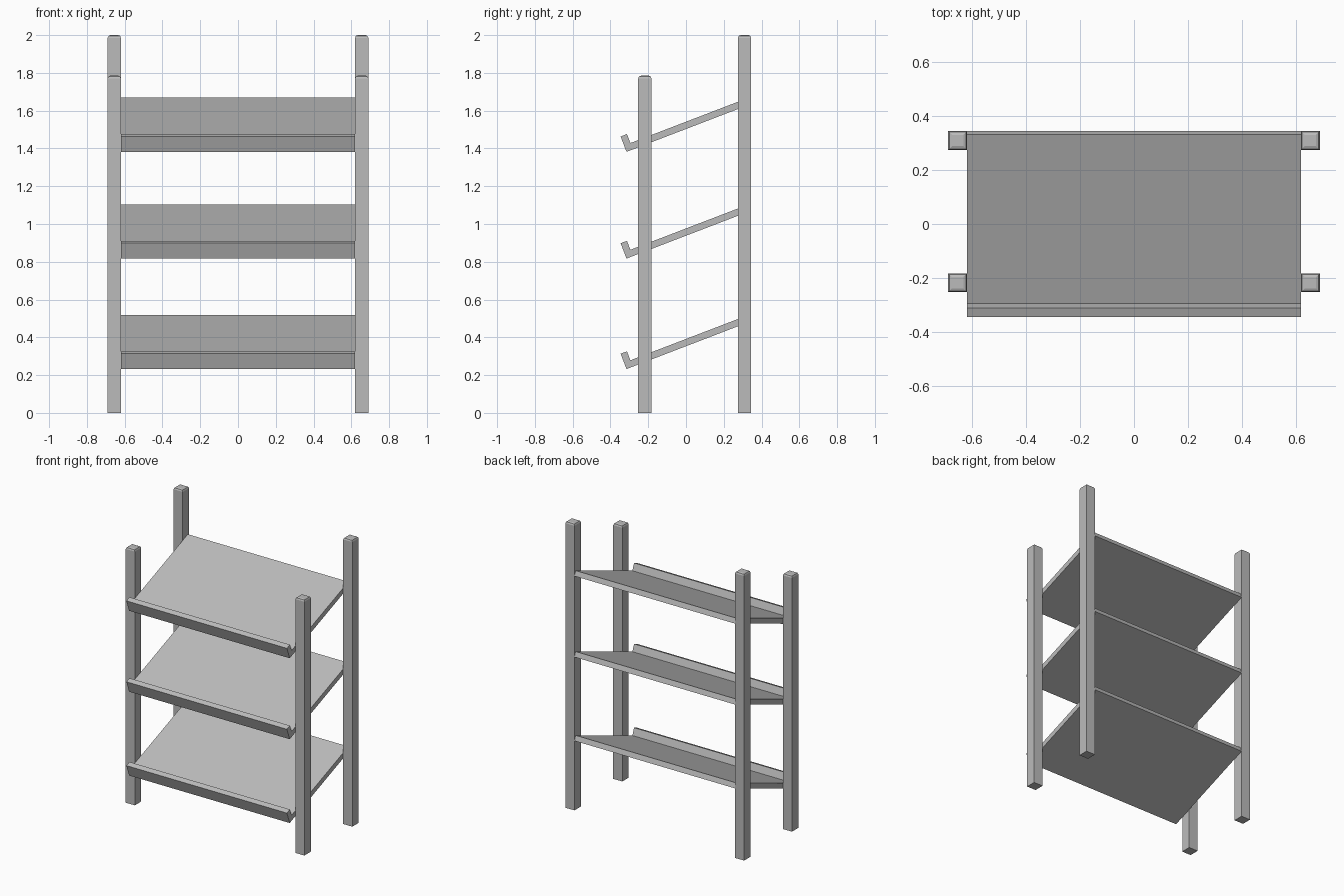
import bpy
import bmesh
from math import radians
from mathutils import Matrix, Vector

default = bpy.data.objects.get("Cube")
if default:
    bpy.data.objects.remove(default, do_unlink=True)

GREY = (0.5, 0.5, 0.5, 1.0)
grey = bpy.data.materials.new("plain grey")
grey.use_nodes = True
grey.diffuse_color = GREY
grey.node_tree.nodes["Principled BSDF"].inputs["Base Color"].default_value = GREY

POST = 0.07         # post width
POST_X = 0.655      # post centre
SHELF_HALF = 0.62   # half the shelf width
TILT = radians(21)
BOARD = 0.036       # board thickness
DEPTH = 0.707       # shelf depth along the slope
LIP = 0.087         # lip height


def add_object(name, bm):
    bmesh.ops.recalc_face_normals(bm, faces=bm.faces)
    mesh = bpy.data.meshes.new(name)
    bm.to_mesh(mesh)
    bm.free()
    mesh.materials.append(grey)
    obj = bpy.data.objects.new(name, mesh)
    bpy.context.collection.objects.link(obj)
    return obj


def add_post(name, x, y, height):
    """Square post with eased edges around its top."""
    bm = bmesh.new()
    bmesh.ops.create_cube(bm, size=1)
    bmesh.ops.scale(bm, vec=(POST, POST, height), verts=bm.verts)
    bmesh.ops.translate(bm, vec=(x, y, height / 2), verts=bm.verts)
    rim = [e for e in bm.edges if all(v.co.z > height - 0.01 for v in e.verts)]
    bmesh.ops.bevel(bm, geom=rim, offset=0.014, segments=2, profile=0.5,
                    affect='EDGES')
    add_object(name, bm)


def add_shelf(name, z):
    """L-shaped section, tilted and extruded across the width."""
    section = [(0, 0), (DEPTH, 0), (DEPTH, BOARD), (BOARD, BOARD),
               (BOARD, LIP), (0, LIP)]
    bm = bmesh.new()
    tilt = Matrix.Rotation(TILT, 3, 'X')
    base = Vector((-SHELF_HALF, -0.315, z))
    verts = [bm.verts.new(base + tilt @ Vector((0, y, h))) for y, h in section]
    face = bm.faces.new(verts)
    new = bmesh.ops.extrude_face_region(bm, geom=[face])["geom"]
    bmesh.ops.translate(bm, vec=(2 * SHELF_HALF, 0, 0),
                        verts=[g for g in new if isinstance(g, bmesh.types.BMVert)])
    add_object(name, bm)


# Posts, tall at the back and shorter at the front
for side, sign in (("left", 1), ("right", -1)):
    add_post(f"back_post_{side}", sign * POST_X, 0.31, 2.0)
    add_post(f"front_post_{side}", sign * POST_X, -0.218, 1.785)

# Tilted shelves with a front lip
for name, z in (("lower", 0.232), ("middle", 0.817), ("upper", 1.382)):
    add_shelf(f"{name}_shelf", z)
